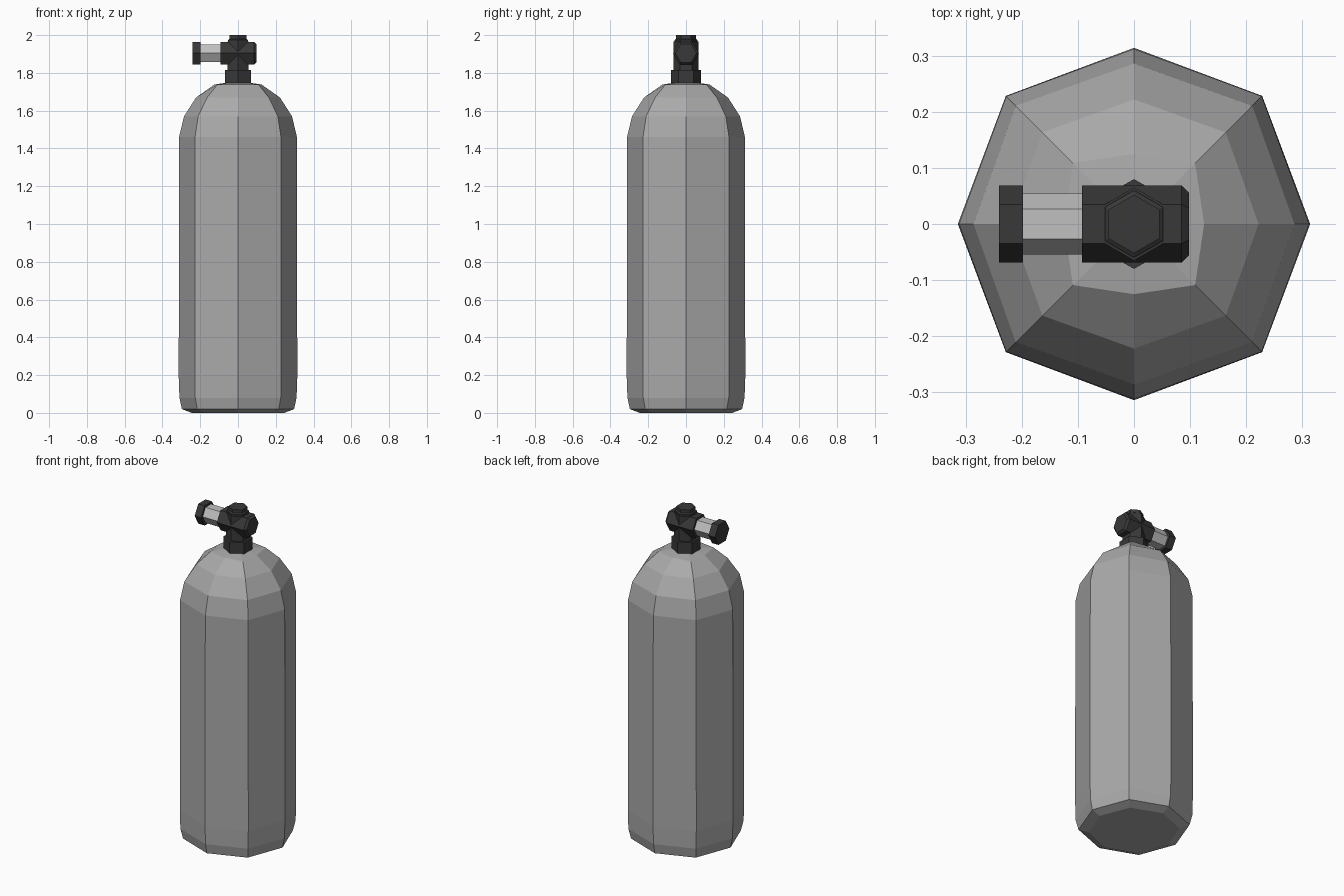
import bpy, bmesh, math
from mathutils import Matrix

if "Cube" in bpy.data.objects:
    bpy.data.objects.remove(bpy.data.objects["Cube"])


def material(name, value):
    m = bpy.data.materials.new(name)
    m.diffuse_color = (value, value, value, 1)
    m.use_nodes = True
    m.node_tree.nodes["Principled BSDF"].inputs["Base Color"].default_value = m.diffuse_color
    return m


GREY = material("tank grey", 0.40)
DARK = material("dark valve metal", 0.04)
LIGHT = material("light stem metal", 0.53)


def lathe(name, rings, sides, mat, start=0.0, matrix=Matrix()):
    """Rings of (height, radius at even corners, radius at odd corners), capped."""
    bm = bmesh.new()
    loops = []
    for z, even, odd in rings:
        loop = []
        for i in range(sides):
            a = start + 2 * math.pi * i / sides
            r = odd if i % 2 else even
            loop.append(bm.verts.new((r * math.cos(a), r * math.sin(a), z)))
        loops.append(loop)
    for lo, hi in zip(loops, loops[1:]):
        for i in range(sides):
            j = (i + 1) % sides
            bm.faces.new((lo[i], lo[j], hi[j], hi[i]))
    bm.faces.new(loops[0][::-1])
    bm.faces.new(loops[-1])
    bm.transform(matrix)
    bmesh.ops.recalc_face_normals(bm, faces=bm.faces)
    me = bpy.data.meshes.new(name)
    bm.to_mesh(me)
    bm.free()
    me.materials.append(mat)
    ob = bpy.data.objects.new(name, me)
    bpy.context.collection.objects.link(ob)
    return ob


def hexagon(name, rings, mat, matrix=Matrix()):
    # corners point along y
    return lathe(name, [(z, r, r) for z, r in rings], 6, mat, math.pi / 2, matrix)


# Eight-sided cylinder with domed shoulder and chamfered base
lathe("tank_body", [
    (0.0, 0.245, 0.25), (0.02, 0.297, 0.305), (0.08, 0.31, 0.32),
    (0.19, 0.314, 0.323), (1.46, 0.312, 0.322), (1.57, 0.286, 0.298),
    (1.67, 0.222, 0.231), (1.738, 0.125, 0.154), (1.75, 0.05, 0.05),
], 8, GREY)

# Upright valve parts
hexagon("neck_collar", [(1.735, 0.08), (1.815, 0.08)], DARK)
hexagon("valve_post", [(1.80, 0.065), (1.965, 0.065)], DARK)
hexagon("valve_cap", [(1.95, 0.06), (1.975, 0.06), (1.98, 0.052), (2.0, 0.052)], DARK)

# Sideways valve parts: local z becomes x
side = Matrix.Translation((0, 0, 1.904)) @ Matrix.Rotation(math.pi / 2, 4, 'Y')
hexagon("valve_crossbody", [(-0.093, 0.069), (0.085, 0.069), (0.098, 0.056)], DARK, side)
hexagon("handle_stem", [(-0.205, 0.054), (-0.085, 0.054)], LIGHT, side)
hexagon("handle_knob", [(-0.241, 0.069), (-0.198, 0.069)], DARK, side)
